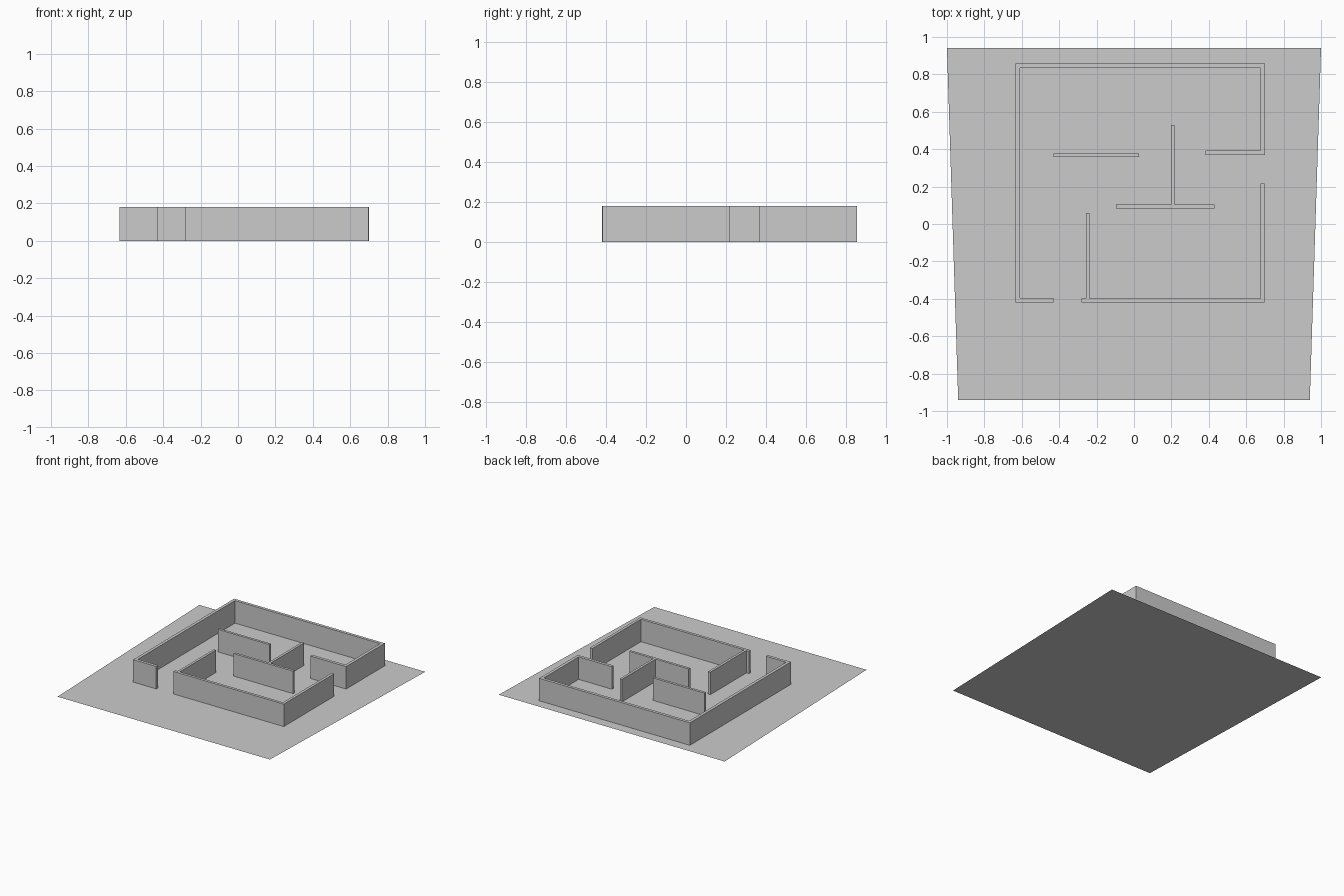
import bpy
import bmesh
from mathutils import Vector

cube = bpy.data.objects.get("Cube")
if cube:
    bpy.data.objects.remove(cube, do_unlink=True)

HEIGHT = 0.18

grey = bpy.data.materials.new("plain grey")
grey.use_nodes = True
colour = (0.6, 0.6, 0.6, 1)
grey.diffuse_color = colour
grey.node_tree.nodes["Principled BSDF"].inputs["Base Color"].default_value = colour


def prism(name, outline, height=0.0):
    """Flat polygon, raised to a solid when a height is given."""
    bm = bmesh.new()
    face = bm.faces.new([bm.verts.new((p[0], p[1], 0)) for p in outline])
    if height:
        raised = bmesh.ops.extrude_face_region(bm, geom=[face], use_keep_orig=True)["geom"]
        top = [v for v in raised if isinstance(v, bmesh.types.BMVert)]
        bmesh.ops.translate(bm, verts=top, vec=(0, 0, height))
        bmesh.ops.recalc_face_normals(bm, faces=bm.faces)
    elif face.normal.z < 0:
        face.normal_flip()
    mesh = bpy.data.meshes.new(name)
    bm.to_mesh(mesh)
    bm.free()
    mesh.materials.append(grey)
    obj = bpy.data.objects.new(name, mesh)
    bpy.context.collection.objects.link(obj)
    return obj


def wall(name, path, thickness=0.02):
    """Wall of even thickness along a centre line, with mitred corners."""
    pts = [Vector(p) for p in path]
    dirs = [(b - a).normalized() for a, b in zip(pts, pts[1:])]
    sides = [Vector((-d.y, d.x)) for d in dirs]
    offsets = [sides[0]] + [a + b for a, b in zip(sides, sides[1:])] + [sides[-1]]
    half = thickness / 2
    left = [p + o * half for p, o in zip(pts, offsets)]
    right = [p - o * half for p, o in zip(pts, offsets)]
    return prism(name, left + right[::-1], HEIGHT)


# Tapered ground sheet
prism("ground", [(-0.94, -0.94), (0.94, -0.94), (1, 0.94), (-1, 0.94)])

# Outer walls, open at the front and at the left side
wall("outer_wall_back",
     [(-0.43, -0.408), (-0.622, -0.408), (-0.622, 0.845), (0.688, 0.845),
      (0.688, 0.38), (0.383, 0.38)], 0.024)
wall("outer_wall_front", [(-0.28, -0.408), (0.688, -0.408), (0.688, 0.217)], 0.022)

# Inner partitions
wall("front_partition", [(-0.247, -0.408), (-0.247, 0.06)])
wall("middle_partition", [(-0.096, 0.093), (0.43, 0.093)])
wall("middle_divider", [(0.207, 0.1), (0.207, 0.528)])
wall("back_partition", [(-0.43, 0.368), (0.028, 0.368)])
